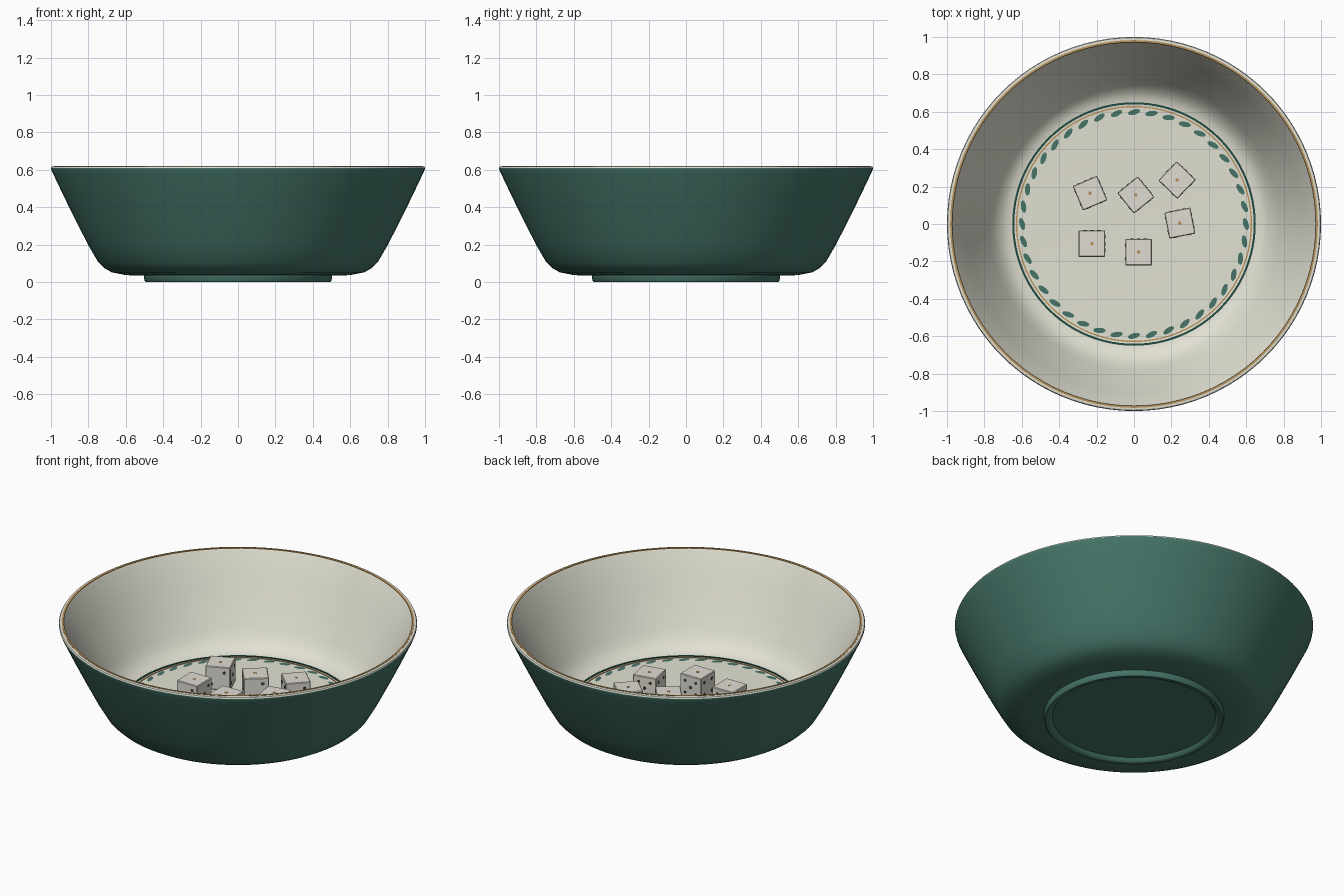
import bpy, bmesh, math
from mathutils import Matrix, Vector

if "Cube" in bpy.data.objects:
    bpy.data.objects.remove(bpy.data.objects["Cube"])


def material(name, rgb):
    m = bpy.data.materials.new(name)
    m.diffuse_color = (*rgb, 1)
    m.use_nodes = True
    m.node_tree.nodes["Principled BSDF"].inputs["Base Color"].default_value = m.diffuse_color
    return m


GREEN = material("teal green glaze", (0.061, 0.178, 0.141))
DARK_GREEN = material("deep green band", (0.015, 0.070, 0.055))
CREAM = material("cream glaze", (0.76, 0.75, 0.65))
GOLD = material("gold line", (0.48, 0.29, 0.10))
IVORY = material("ivory cube", (0.74, 0.72, 0.65))
DARK = material("dark pip", (0.05, 0.045, 0.035))
SEGMENTS = 96


def finish(bm, name, mats, smooth=None):
    bmesh.ops.recalc_face_normals(bm, faces=bm.faces)
    mesh = bpy.data.meshes.new(name)
    bm.to_mesh(mesh)
    bm.free()
    for m in mats:
        mesh.materials.append(m)
    ob = bpy.data.objects.new(name, mesh)
    bpy.context.collection.objects.link(ob)
    if smooth:
        bpy.ops.object.select_all(action='DESELECT')
        ob.select_set(True)
        bpy.context.view_layer.objects.active = ob
        bpy.ops.object.shade_smooth_by_angle(angle=math.radians(smooth))
    return ob


def lathe(name, profile, mats, closed=False, rule=None):
    """Turn an (r, z) profile about z; rule(i) picks the material of band i."""
    bm = bmesh.new()
    rings = []
    for r, z in profile:
        if r == 0:
            rings.append([bm.verts.new((0, 0, z))] * SEGMENTS)
        else:
            rings.append([bm.verts.new((r * math.cos(a), r * math.sin(a), z))
                          for a in (math.tau * k / SEGMENTS for k in range(SEGMENTS))])
    for i in range(len(rings) - (0 if closed else 1)):
        p, q = rings[i], rings[(i + 1) % len(rings)]
        for k in range(SEGMENTS):
            n = (k + 1) % SEGMENTS
            corners = list(dict.fromkeys((p[k], p[n], q[n], q[k])))
            f = bm.faces.new(corners)
            f.material_index = rule(i) if rule else 0
    return finish(bm, name, mats, 40)


def flat_ring(name, r0, r1, z, h, mat):
    lathe(name, [(r0, z), (r1, z), (r1, z + h), (r0, z + h)], [mat], closed=True)


# Bowl: foot and outside wall in green, lip and inside in cream
FLOOR = 0.105
outside = [(0, 0.022), (0.455, 0.022), (0.468, 0.004), (0.475, 0), (0.494, 0),
           (0.5, 0.006), (0.503, 0.034), (0.60, 0.037), (0.675, 0.052), (0.712, 0.073),
           (0.748, 0.107), (0.80, 0.197), (0.863, 0.32), (0.93, 0.456), (0.99, 0.582),
           (0.999, 0.604), (1.0, 0.61)]
inside = [(0.996, 0.617), (0.985, 0.62), (0.974, 0.617), (0.966, 0.605), (0.90, 0.463),
          (0.83, 0.325), (0.775, 0.22), (0.745, 0.17), (0.71, 0.133), (0.68, 0.116),
          (0.645, 0.107), (0.60, FLOOR), (0, FLOOR)]
lathe("bowl", outside + inside, [GREEN, CREAM],
      rule=lambda i: 0 if i < len(outside) - 1 else 1)

# Painted rings on the lip and floor
flat_ring("rim_gold_line", 0.972, 0.983, 0.6165, 0.005, GOLD)
flat_ring("floor_green_ring", 0.640, 0.651, 0.103, 0.008, DARK_GREEN)
flat_ring("floor_gold_ring", 0.624, 0.631, 0.103, 0.006, GOLD)

# Leaf border on the floor
bm = bmesh.new()
LEAVES, SIDES = 40, 10
for k in range(LEAVES):
    turn = Matrix.Rotation(math.tau * k / LEAVES, 4, 'Z')
    place = turn @ Matrix.Translation((0.598, 0, FLOOR + 0.003)) @ Matrix.Rotation(0.28, 4, 'Z')
    pts = []
    for s in range(SIDES):
        a = math.tau * s / SIDES
        pts.append(bm.verts.new(place @ Vector((0.0145 * math.sin(a), 0.034 * math.cos(a), 0))))
    bm.faces.new(pts)
finish(bm, "leaf_border", [GREEN])

# Dice: bevelled cubes with pips on the top and four sides
SIZE = 0.142
STEP = 0.036
PIPS = {1: [(0, 0)], 2: [(-1, -1), (1, 1)], 3: [(-1, -1), (0, 0), (1, 1)],
        4: [(-1, -1), (1, 1), (-1, 1), (1, -1)],
        5: [(-1, -1), (1, 1), (-1, 1), (1, -1), (0, 0)]}


def add_pips(bm, count, rot, index):
    for u, v in PIPS[count]:
        m = rot @ Matrix.Translation((u * STEP, v * STEP, SIZE / 2))
        made = bmesh.ops.create_cone(bm, cap_ends=True, segments=10, radius1=0.0095,
                                     radius2=0.0095, depth=0.003, matrix=m)
        for f in {f for vert in made["verts"] for f in vert.link_faces}:
            f.material_index = index


def die(name, x, y, degrees):
    bm = bmesh.new()
    bmesh.ops.create_cube(bm, size=SIZE)
    bmesh.ops.bevel(bm, geom=bm.edges[:], offset=0.004, segments=1, affect='EDGES')
    add_pips(bm, 1, Matrix.Identity(4), 2)
    for k, count in enumerate((2, 3, 5, 4)):
        rot = Matrix.Rotation(math.pi / 2 * k, 4, 'Z') @ Matrix.Rotation(math.pi / 2, 4, 'X')
        add_pips(bm, count, rot, 1)
    ob = finish(bm, name, [IVORY, DARK, GOLD])
    ob.location = (x, y, FLOOR + SIZE / 2 + 0.001)
    ob.rotation_euler.z = math.radians(degrees)


for n, (x, y, deg) in enumerate([(-0.235, 0.165, 23), (0.01, 0.155, 39), (0.23, 0.235, 46),
                                 (0.245, 0.005, 11), (-0.225, -0.105, 0), (0.025, -0.15, 0)]):
    die(f"die_{n + 1}", x, y, deg)
